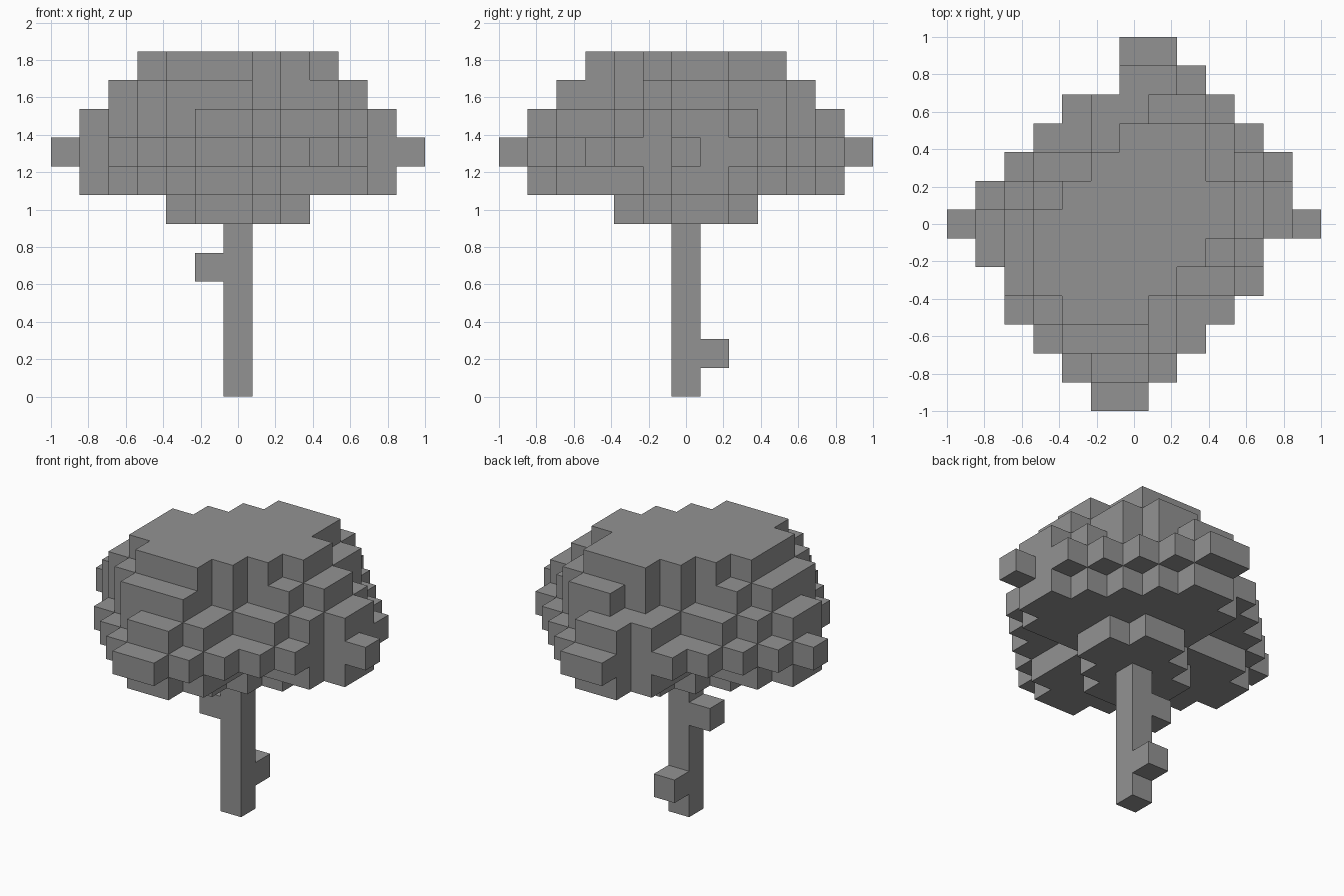
import bpy
import bmesh
from mathutils import Vector

default_cube = bpy.data.objects.get("Cube")
if default_cube:
    bpy.data.objects.remove(default_cube, do_unlink=True)

UNIT = 2 / 13  # edge of one block

# One shared matt grey
GREY = (0.29, 0.29, 0.29, 1)
grey = bpy.data.materials.new("stone grey")
grey.use_nodes = True
grey.diffuse_color = GREY
grey.node_tree.nodes["Principled BSDF"].inputs["Base Color"].default_value = GREY

AXES = [Vector(axis) for axis in ((1, 0, 0), (0, 1, 0), (0, 0, 1))]


def block_object(name, cells, neighbours=()):
    """Skin a set of grid cells, leaving out faces shared by two cells."""
    solid = set(cells) | set(neighbours)
    bm = bmesh.new()
    for cell in cells:
        centre = Vector(cell) + Vector((0, 0, 0.5))
        for i, axis in enumerate(AXES):
            for sign in (-1, 1):
                normal = axis * sign
                beside = tuple(int(c) for c in Vector(cell) + normal)
                if beside in solid:
                    continue
                u = AXES[(i + 1) % 3] / 2
                v = AXES[(i + 2) % 3] / 2 * sign
                middle = centre + normal / 2
                corners = (middle - u - v, middle + u - v, middle + u + v, middle - u + v)
                bm.faces.new([bm.verts.new(p * UNIT) for p in corners])
    bmesh.ops.remove_doubles(bm, verts=bm.verts, dist=UNIT / 100)
    bmesh.ops.dissolve_limit(bm, angle_limit=0.01, verts=bm.verts, edges=bm.edges)
    mesh = bpy.data.meshes.new(name)
    bm.to_mesh(mesh)
    bm.free()
    mesh.materials.append(grey)
    obj = bpy.data.objects.new(name, mesh)
    bpy.context.collection.objects.link(obj)
    return obj


def layer(level, back, spans):
    """Rows of cells from the back forwards, each given as first and last x."""
    return {(x, back - row, level)
            for row, (first, last) in enumerate(spans)
            for x in range(first, last + 1)}


# Canopy layers, lowest first
underside = layer(6, 2, [(0, 1), (-1, 2), (-2, 2), (-2, 1), (-1, 0)])
lower = layer(7, 5, [(0, 1), (-1, 2), (-1, 3), (-1, 4), (-4, 5), (-5, 5),
                     (-5, 4), (-4, 1), (-3, 1), (-2, 1), (-1, 0)])
widest = layer(8, 6, [(0, 1), (0, 2), (-2, 3), (-3, 4), (-4, 5), (-5, 5), (-6, 6),
                      (-5, 4), (-4, 4), (-4, 3), (-3, 2), (-2, 1), (-1, 0)])
upper = layer(9, 5, [(0, 1), (-1, 2), (-1, 3), (-3, 4), (-4, 5), (-5, 5),
                     (-5, 4), (-4, 3), (-3, 1), (-2, 1), (-1, 0)])
shoulder = layer(10, 4, [(1, 2), (0, 3), (-1, 3), (-3, 4), (-4, 4),
                         (-4, 3), (-4, 1), (-3, 0), (-2, 0)])
crown = layer(11, 3, [(0, 2), (-1, 2), (-2, 3), (-3, 3), (-3, 2), (-3, 1), (-2, 0)])
canopy = underside | lower | widest | upper | shoulder | crown

# Trunk with two stubs
trunk = {(0, 0, z) for z in range(6)}
stubs = {"upper_branch_stub": (-1, 0, 4), "lower_branch_stub": (0, 1, 1)}

block_object("canopy", canopy, trunk)
block_object("trunk", trunk, canopy | set(stubs.values()))
for stub_name, stub_cell in stubs.items():
    block_object(stub_name, {stub_cell}, trunk)
